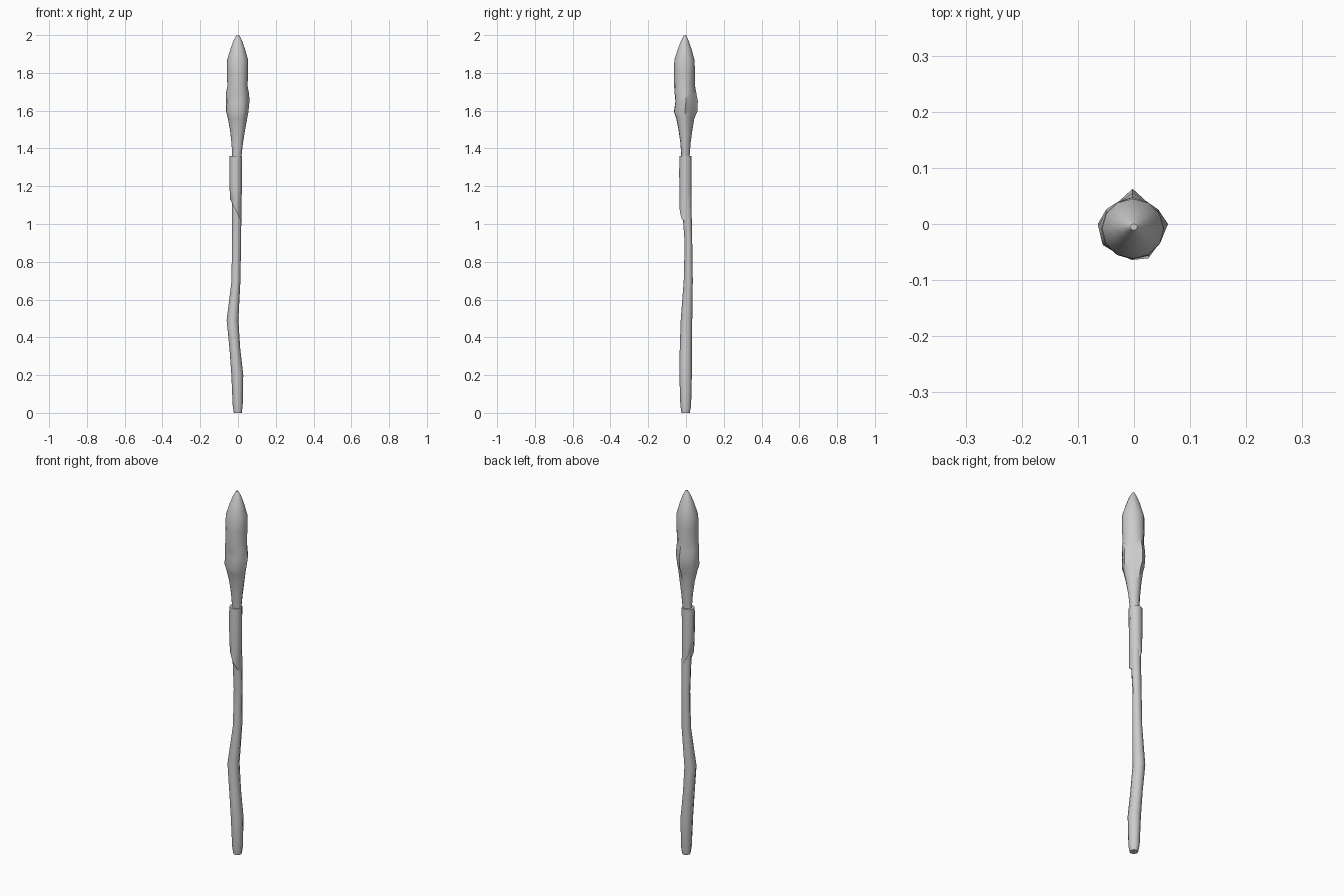
import bpy, bmesh, math

def loft(name, rings, n=8, lobes=None, slant=None):
    """Skin of rings (z, x0, x1, y0, y1, lobe weight); slant tilts the first ring along x."""
    bm = bmesh.new()
    loops = []
    for k, (z, x0, x1, y0, y1, w) in enumerate(rings):
        cx, cy, rx, ry = (x0+x1)/2, (y0+y1)/2, (x1-x0)/2, (y1-y0)/2
        loop = []
        for i in range(n):
            a = 2*math.pi*i/n
            f = 1 + (w*lobes[i] if lobes else 0)
            dz = slant*math.cos(a) if slant and k == 0 else 0
            loop.append(bm.verts.new((cx+rx*f*math.cos(a), cy+ry*f*math.sin(a), z+dz)))
        loops.append(loop)
    for a, b in zip(loops, loops[1:]):
        for i in range(n):
            j = (i+1) % n
            bm.faces.new((a[i], a[j], b[j], b[i]))
    bm.faces.new(loops[0][::-1])
    bm.faces.new(loops[-1])
    me = bpy.data.meshes.new(name)
    bm.to_mesh(me)
    bm.free()
    ob = bpy.data.objects.new(name, me)
    bpy.context.collection.objects.link(ob)
    bpy.ops.object.select_all(action='DESELECT')
    ob.select_set(True)
    bpy.context.view_layer.objects.active = ob
    bpy.ops.object.shade_smooth_by_angle(angle=math.radians(50))
    return ob

# crooked wooden handle, narrowing to a neck inside the head
loft("handle", [
    (0.00, -.022, .020, -.024, .020, 0),
    (0.04, -.028, .025, -.030, .027, 0),
    (0.20, -.035, .028, -.035, .031, 0),
    (0.34, -.045, .012, -.033, .031, 0),
    (0.49, -.060, .002, -.028, .033, 0),
    (0.70, -.034, .013, -.012, .036, 0),
    (0.90, -.032, .016, -.007, .033, 0),
    (1.05, -.032, .018, -.018, .030, 0),
    (1.20, -.034, .018, -.028, .026, 0),
    (1.40, -.030, .016, -.025, .018, 0)])

# grip wrap with a slanted lower hem
loft("grip_wrap", [
    (1.07, -.041, .019, -.033, .030, 0),
    (1.18, -.044, .020, -.035, .030, 0),
    (1.27, -.046, .021, -.036, .030, 0),
    (1.36, -.045, .022, -.035, .030, 0)], slant=-.06)

# knotted cloth head with uneven folds around its lower half
folds = [.10, -.08, -.16, .12, -.16, -.06, .08, .10, -.06, .0, .10, .02]
loft("torch_head", [
    (1.345, -.029, .017, -.023, .018, 0),
    (1.43, -.034, .026, -.030, .024, .2),
    (1.50, -.041, .036, -.040, .032, .5),
    (1.56, -.051, .045, -.052, .040, .8),
    (1.595, -.058, .050, -.064, .053, 1),
    (1.65, -.060, .055, -.056, .056, 1),
    (1.69, -.060, .054, -.060, .050, .8),
    (1.73, -.055, .049, -.063, .046, .3),
    (1.80, -.058, .053, -.063, .047, .1),
    (1.87, -.057, .053, -.062, .045, 0),
    (1.93, -.039, .036, -.042, .028, 0),
    (1.975, -.022, .020, -.024, .012, 0),
    (2.00, -.007, .006, -.011, .000, 0)], n=12, lobes=folds)
